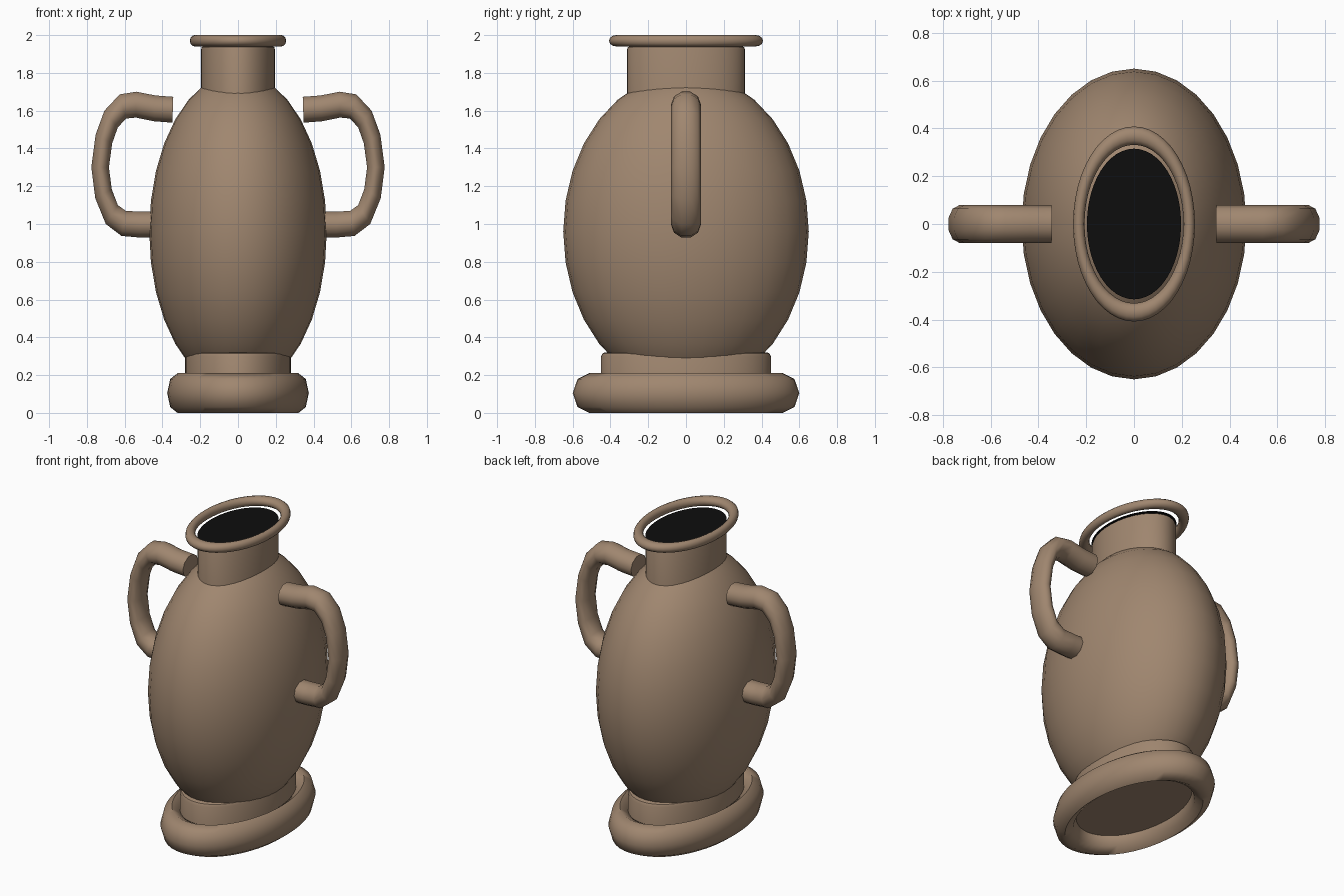
import bpy, bmesh, math
from math import pi, cos, sin, radians

if "Cube" in bpy.data.objects:
    bpy.data.objects.remove(bpy.data.objects["Cube"], do_unlink=True)

DEPTH = 1.6      # the vase is an oval, deeper than wide
SIDES = 48


def material(name, rgb):
    m = bpy.data.materials.new(name)
    m.use_nodes = True
    m.diffuse_color = (*rgb, 1)
    bsdf = m.node_tree.nodes["Principled BSDF"]
    bsdf.inputs["Base Color"].default_value = (*rgb, 1)
    bsdf.inputs["Roughness"].default_value = 0.8
    return m


clay = material("brown clay", (0.35, 0.24, 0.16))
dark = material("dark inside", (0.004, 0.004, 0.004))


def smooth(ob, angle):
    bpy.ops.object.select_all(action="DESELECT")
    ob.select_set(True)
    bpy.context.view_layer.objects.active = ob
    bpy.ops.object.shade_smooth_by_angle(angle=radians(angle))


def finish(name, bm, mat, angle):
    bmesh.ops.recalc_face_normals(bm, faces=bm.faces)
    me = bpy.data.meshes.new(name)
    bm.to_mesh(me)
    bm.free()
    me.materials.append(mat)
    ob = bpy.data.objects.new(name, me)
    bpy.context.collection.objects.link(ob)
    smooth(ob, angle)
    return ob


def lathe(name, profile, mat, closed=False, angle=35):
    """Oval turning of (radius, height) points; open profiles get flat caps."""
    bm = bmesh.new()
    rings = [[bm.verts.new((r * cos(2 * pi * i / SIDES),
                            DEPTH * r * sin(2 * pi * i / SIDES), z))
              for i in range(SIDES)] for r, z in profile]
    pairs = list(zip(rings, rings[1:]))
    if closed:
        pairs.append((rings[-1], rings[0]))
    else:
        bm.faces.new(rings[0])
        bm.faces.new(rings[-1])
    for a, b in pairs:
        for i in range(SIDES):
            j = (i + 1) % SIDES
            bm.faces.new((a[i], a[j], b[j], b[i]))
    return finish(name, bm, mat, angle)


def ring(name, radius, width, height, z, steps, angle):
    section = [(radius + width * cos(2 * pi * k / steps),
                z + height * sin(2 * pi * k / steps)) for k in range(steps)]
    return lathe(name, section, clay, True, angle)


# Egg-shaped body
bm = bmesh.new()
bmesh.ops.create_uvsphere(bm, u_segments=32, v_segments=16, radius=1)
bmesh.ops.scale(bm, vec=(0.47, 0.65, 0.84), verts=bm.verts)
bmesh.ops.translate(bm, vec=(0, 0, 0.96), verts=bm.verts)
finish("body", bm, clay, 60)

# Foot: faceted ring with a collar above it
ring("base_ring", 0.32, 0.055, 0.105, 0.105, 8, 60)
lathe("base_collar", [(0.281, 0.09), (0.281, 0.30), (0.276, 0.315), (0.268, 0.32)], clay)

# Neck, dark mouth and loose rim
lathe("neck", [(0.195, 1.5), (0.195, 1.925), (0.192, 1.936), (0.186, 1.94)], clay)
lathe("mouth", [(0.197, 1.942), (0.197, 1.948)], dark)
ring("rim", 0.231, 0.024, 0.03, 1.97, 12, 60)

# Handles: round tube squeezed sideways, one per side
PATH = [(0.345, 1.605), (0.44, 1.612), (0.54, 1.632), (0.61, 1.622), (0.672, 1.555),
        (0.71, 1.45), (0.73, 1.3), (0.712, 1.16), (0.668, 1.05), (0.605, 1.003),
        (0.52, 0.997), (0.42, 0.997)]
SQUEEZE = 0.68


def handle(name, turn):
    cu = bpy.data.curves.new(name, "CURVE")
    cu.dimensions = "3D"
    cu.bevel_depth = 0.072
    cu.bevel_resolution = 3
    cu.use_fill_caps = True
    sp = cu.splines.new("POLY")
    sp.points.add(len(PATH) - 1)
    for p, (x, z) in zip(sp.points, PATH):
        p.co = (x / SQUEEZE, 0, z, 1)
    cu.materials.append(clay)
    ob = bpy.data.objects.new(name, cu)
    bpy.context.collection.objects.link(ob)
    ob.scale = (SQUEEZE, 1.1, 1)
    ob.rotation_euler.z = turn
    bpy.ops.object.select_all(action="DESELECT")
    ob.select_set(True)
    bpy.context.view_layer.objects.active = ob
    bpy.ops.object.convert(target="MESH")
    smooth(bpy.context.object, 50)


handle("left_handle", 0)
handle("right_handle", pi)
